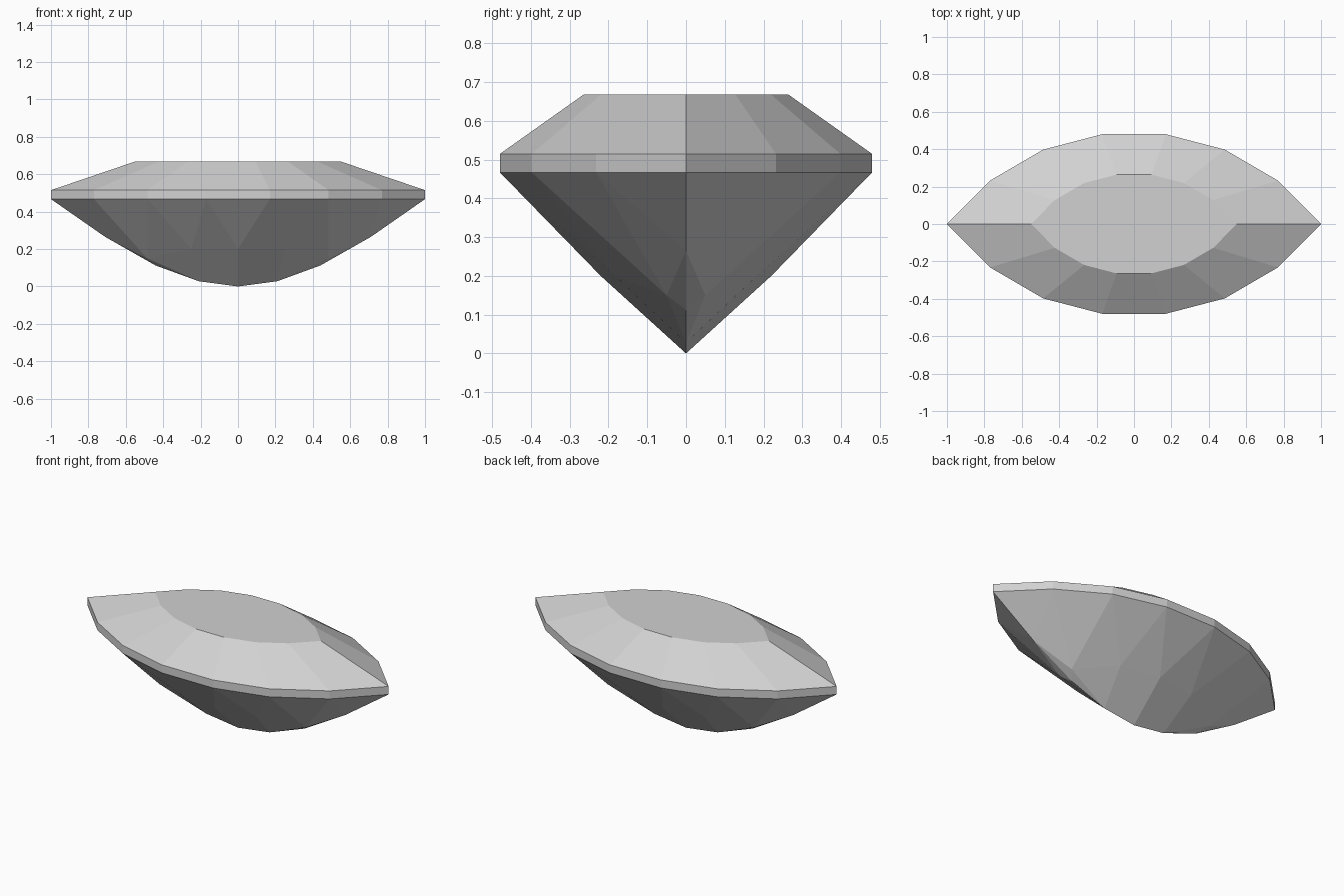
import bpy
import bmesh

cube = bpy.data.objects.get("Cube")
if cube:
    bpy.data.objects.remove(cube, do_unlink=True)

# Pale grey stone material
stone = bpy.data.materials.new("pale_grey_stone")
stone.use_nodes = True
grey = (0.64, 0.64, 0.64, 1.0)
stone.diffuse_color = grey
stone.node_tree.nodes["Principled BSDF"].inputs["Base Color"].default_value = grey

TABLE_SCALE = 0.55
GIRDLE_LOW, GIRDLE_HIGH, TOP = 0.467, 0.515, 0.668

# One quarter of the pointed oval outline, and of the pavilion below it
outline = [(1.0, 0.0), (0.77, 0.232), (0.485, 0.398), (0.17, 0.48)]
facet_tips = [(0.0, 0.22, 0.2), (0.25, 0.183, 0.2), (0.485, 0.05, 0.15)]
keel = [(0.0, 0.0, 0.0), (0.21, 0.0, 0.028), (0.44, 0.0, 0.112), (0.71, 0.0, 0.265)]


def ring(scale, z):
    """Quarter outline at one height."""
    return [(x * scale, y * scale, z) for x, y in outline]


def mirrored(points):
    """Mirror quarter points across both axes, without duplicates."""
    return {(sx * x + 0.0, sy * y + 0.0, z)
            for x, y, z in points for sx in (-1, 1) for sy in (-1, 1)}


# Cut stone: flat table, sloping crown, thin girdle and faceted pavilion
corners = mirrored(ring(TABLE_SCALE, TOP) + ring(1, GIRDLE_HIGH)
                   + ring(1, GIRDLE_LOW) + facet_tips + keel)
bm = bmesh.new()
for co in sorted(corners):
    bm.verts.new(co)
bmesh.ops.convex_hull(bm, input=bm.verts[:])
bmesh.ops.dissolve_limit(bm, angle_limit=0.01, verts=bm.verts[:], edges=bm.edges[:])
bmesh.ops.recalc_face_normals(bm, faces=bm.faces[:])

mesh = bpy.data.meshes.new("cut_gemstone")
bm.to_mesh(mesh)
bm.free()
mesh.materials.append(stone)
gem = bpy.data.objects.new("cut_gemstone", mesh)
bpy.context.collection.objects.link(gem)
